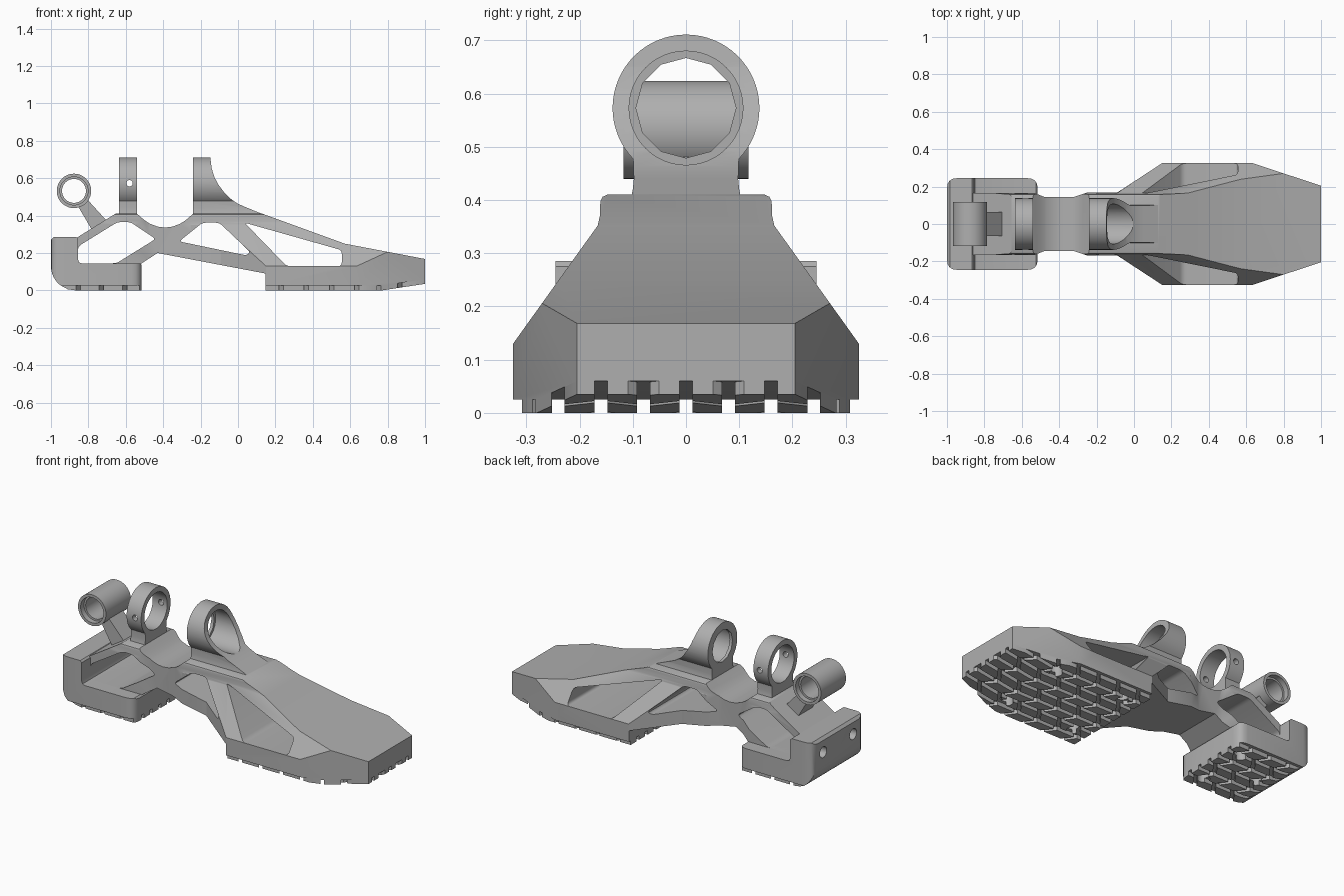
import bpy, bmesh, math

cube = bpy.data.objects.get("Cube")
if cube:
    bpy.data.objects.remove(cube, do_unlink=True)

grey = bpy.data.materials.new("warm_grey")
grey.use_nodes = True
COL = (0.43, 0.43, 0.43, 1)
grey.diffuse_color = COL
grey.node_tree.nodes["Principled BSDF"].inputs["Base Color"].default_value = COL


def prism(name, polys, axis, lo, hi):
    """Extrude one or more 2D outlines along an axis from lo to hi."""
    place = {"x": lambda p, t: (t, p[0], p[1]),
             "y": lambda p, t: (p[0], t, p[1]),
             "z": lambda p, t: (p[0], p[1], t)}[axis]
    if not isinstance(polys[0][0], (tuple, list)):
        polys = [polys]
    bm = bmesh.new()
    for pts in polys:
        a = [bm.verts.new(place(p, lo)) for p in pts]
        b = [bm.verts.new(place(p, hi)) for p in pts]
        bm.faces.new(a)
        bm.faces.new(b[::-1])
        n = len(pts)
        for i in range(n):
            j = (i + 1) % n
            bm.faces.new((a[i], b[i], b[j], a[j]))
    bmesh.ops.recalc_face_normals(bm, faces=bm.faces)
    me = bpy.data.meshes.new(name)
    bm.to_mesh(me)
    bm.free()
    me.materials.append(grey)
    ob = bpy.data.objects.new(name, me)
    bpy.context.collection.objects.link(ob)
    return ob


def combine(ob, tool, op):
    """Apply a boolean and drop the tool."""
    m = ob.modifiers.new("bool", "BOOLEAN")
    m.operation, m.solver, m.object = op, "EXACT", tool
    bpy.context.view_layer.objects.active = ob
    bpy.ops.object.modifier_apply(modifier=m.name)
    bpy.data.objects.remove(tool, do_unlink=True)


def circle(cx, cy, r, n=48, a0=0, a1=360):
    full = a1 - a0 == 360
    k = n if full else n + 1
    return [(cx + r * math.cos(math.radians(a0 + (a1 - a0) * i / n)),
             cy + r * math.sin(math.radians(a0 + (a1 - a0) * i / n))) for i in range(k)]


def rounded(pts, r, n=4):
    """Round every corner of an outline."""
    out = []
    for i, p in enumerate(pts):
        ends = []
        for q in (pts[i - 1], pts[(i + 1) % len(pts)]):
            d = math.dist(p, q)
            t = min(r, 0.45 * d) / d
            ends.append((p[0] + (q[0] - p[0]) * t, p[1] + (q[1] - p[1]) * t))
        for k in range(n + 1):
            t = k / n
            out.append(tuple((1 - t) ** 2 * ends[0][c] + 2 * t * (1 - t) * p[c]
                             + t * t * ends[1][c] for c in (0, 1)))
    return out


def mirrored(half, flip):
    """Complete a half outline by flipping coordinate number flip."""
    other = [tuple(-v if c == flip else v for c, v in enumerate(p)) for p in half[::-1]]
    return half + other


# Shared plan and cross-section of the frame and toe sole
PLAN = mirrored([(-0.97, 0.165), (-0.53, 0.165), (-0.48, 0.145), (-0.32, 0.145),
                 (-0.25, 0.168), (-0.09, 0.168), (0.15, 0.325), (0.635, 0.325),
                 (1.05, 0.188)], 1)
SECTION = mirrored([(0.325, -0.1), (0.325, 0.13), (0.166, 0.352), (0.162, 0.37),
                    (0.161, 0.397), (0.157, 0.406), (0.148, 0.41), (0.148, 0.5)], 0)
HEEL_PLAN = rounded([(-1.0, -0.245), (-0.515, -0.245), (-0.515, 0.245), (-1.0, 0.245)], 0.055)

# Main frame: side outline trimmed by plan and cross-section
frame = prism("foot_frame", [
    (0.148, 0.025), (0.77, 0.025), (1, 0.06), (1, 0.168), (0.57, 0.25), (0.13, 0.41),
    (-0.24, 0.41), (-0.28, 0.375), (-0.31, 0.356), (-0.35, 0.341), (-0.39, 0.336),
    (-0.43, 0.341), (-0.47, 0.356), (-0.5, 0.375), (-0.54, 0.41), (-0.655, 0.41),
    (-0.865, 0.28), (-0.9, 0.26), (-0.9, 0.1), (-0.53, 0.1), (-0.53, 0.135),
    (-0.43, 0.2), (0.148, 0.09)], "y", -0.4, 0.4)
combine(frame, prism("plan", PLAN, "z", -0.2, 0.8), "INTERSECT")
combine(frame, prism("section", SECTION, "x", -1.2, 1.2), "INTERSECT")

# Truss windows
windows = [
    [(-0.855, 0.235), (-0.645, 0.365), (-0.575, 0.365), (-0.44, 0.275), (-0.65, 0.145),
     (-0.855, 0.145)],
    [(-0.315, 0.262), (-0.19, 0.362), (-0.1, 0.362), (0.065, 0.205), (0.045, 0.187)],
    [(0.035, 0.362), (0.555, 0.215), (0.555, 0.13), (0.26, 0.13)],
]
combine(frame, prism("windows", [rounded(w, 0.02) for w in windows], "y", -0.6, 0.6),
        "DIFFERENCE")

# Heel cup: floor and back wall with a rounded heel
cup = prism("heel_cup", [(-0.515, 0.025), (-0.515, 0.135), (-0.525, 0.145), (-0.835, 0.145),
                         (-0.85, 0.15), (-0.855, 0.165), (-0.855, 0.275), (-0.865, 0.285),
                         (-0.985, 0.285), (-1, 0.27)]
            + circle(-0.87, 0.13, 0.13, 8, 180, 234), "y", -0.4, 0.4)
combine(cup, prism("heel_plan", HEEL_PLAN, "z", -0.2, 0.8), "INTERSECT")
combine(cup, prism("wall_holes", [circle(s * 0.14, 0.2, 0.032, 24) for s in (-1, 1)],
                   "x", -1.2, -0.92), "DIFFERENCE")


# Tread lugs: skewed blocks that leave zigzag grooves
def tread(name, slab, plan, x0, pitch, rows):
    w, g = 0.08, 0.012
    lugs = []
    for j in range(-5, 5):
        y0, y1 = j * w + g, (j + 1) * w - g
        s = 0.02 if j % 2 else -0.02
        for i in range(rows):
            a, b = x0 + i * pitch + g, x0 + (i + 1) * pitch - g
            lugs.append([(a - s, y0), (b - s, y0), (b + s, y1), (a + s, y1)])
    sole = prism(name, slab, "y", -0.5, 0.5)
    combine(sole, prism("plan", plan, "z", -0.3, 0.5), "INTERSECT")
    combine(sole, prism("lugs", lugs, "z", -0.2, 0.3), "INTERSECT")
    return sole


toe_tread = tread("toe_tread", [(0.148, 0), (0.77, 0), (1, 0.035), (1, 0.065), (0.77, 0.03),
                                (0.148, 0.03)], PLAN, 0.075, 0.135, 8)
heel_tread = tread("heel_tread", [(-0.515, 0), (-0.87, 0), (-0.91, 0.006), (-0.947, 0.025),
                                  (-0.947, 0.03), (-0.515, 0.03)], HEEL_PLAN, -0.96, 0.125, 4)

# Screw holes in the soles
toe_screws = [(0.25, 0.2), (0.25, -0.2), (0.7, 0.2), (0.7, -0.2)]
heel_screws = [(-0.6, 0.15), (-0.6, -0.15), (-0.83, 0)]
for part, spots in ((frame, toe_screws), (toe_tread, toe_screws),
                    (cup, heel_screws), (heel_tread, heel_screws)):
    combine(part, prism("screws", [circle(x, y, 0.034, 20) for x, y in spots],
                        "z", -0.2, 0.06), "DIFFERENCE")

# Upright rings: round eye on a narrow neck
CZ = 0.573
EYE = [(0.11, 0.37), (0.1, 0.42), (0.098, 0.44)] + circle(0, CZ, 0.138, 48, -44, 224) \
    + [(-0.098, 0.44), (-0.1, 0.42), (-0.11, 0.37)]
rear_ring = prism("rear_ring", EYE, "x", -0.635, -0.54)
combine(rear_ring, prism("bore", circle(0, CZ, 0.107), "x", -0.7, -0.4), "DIFFERENCE")
combine(rear_ring, prism("pin_hole", circle(-0.58, CZ, 0.017, 16), "y", -0.3, 0.3),
        "DIFFERENCE")

# Front ring sweeps down into the top plate
front_ring = prism("front_ring", EYE, "x", -0.24, 0.3)
combine(front_ring, prism("sweep", [
    (-0.3, 0.3), (-0.3, 0.8), (-0.147, 0.8), (-0.147, 0.7), (-0.14, 0.65), (-0.126, 0.605),
    (-0.105, 0.565), (-0.075, 0.525), (-0.04, 0.49), (0, 0.463), (0.043, 0.444),
    (0.14, 0.405), (0.14, 0.3)], "y", -0.4, 0.4), "INTERSECT")
combine(front_ring, prism("bore", circle(0, CZ, 0.107), "x", -0.222, 0.4), "DIFFERENCE")
combine(front_ring, prism("lip_bore", circle(0, CZ, 0.094, 12), "x", -0.4, 0), "DIFFERENCE")

# Rear cross tube with stepped bore, and its strut
TX, TZ = -0.877, 0.532
tube = prism("rear_tube", circle(TX, TZ, 0.092), "y", -0.117, 0.117)
combine(tube, prism("bore", circle(TX, TZ, 0.064), "y", -0.3, 0.3), "DIFFERENCE")
for s in (-1, 1):
    lo, hi = sorted((s * 0.085, s * 0.3))
    combine(tube, prism("counterbore", circle(TX, TZ, 0.075), "y", lo, hi), "DIFFERENCE")
strut = prism("tube_strut", [(-0.862, 0.461), (-0.808, 0.489), (-0.7, 0.37), (-0.78, 0.322)],
              "y", -0.065, 0.065)

# Smooth shading that keeps hard edges
parts = [frame, cup, toe_tread, heel_tread, rear_ring, front_ring, tube, strut]
bpy.ops.object.select_all(action="DESELECT")
for ob in parts:
    ob.select_set(True)
bpy.context.view_layer.objects.active = frame
bpy.ops.object.shade_smooth_by_angle(angle=math.radians(30))
